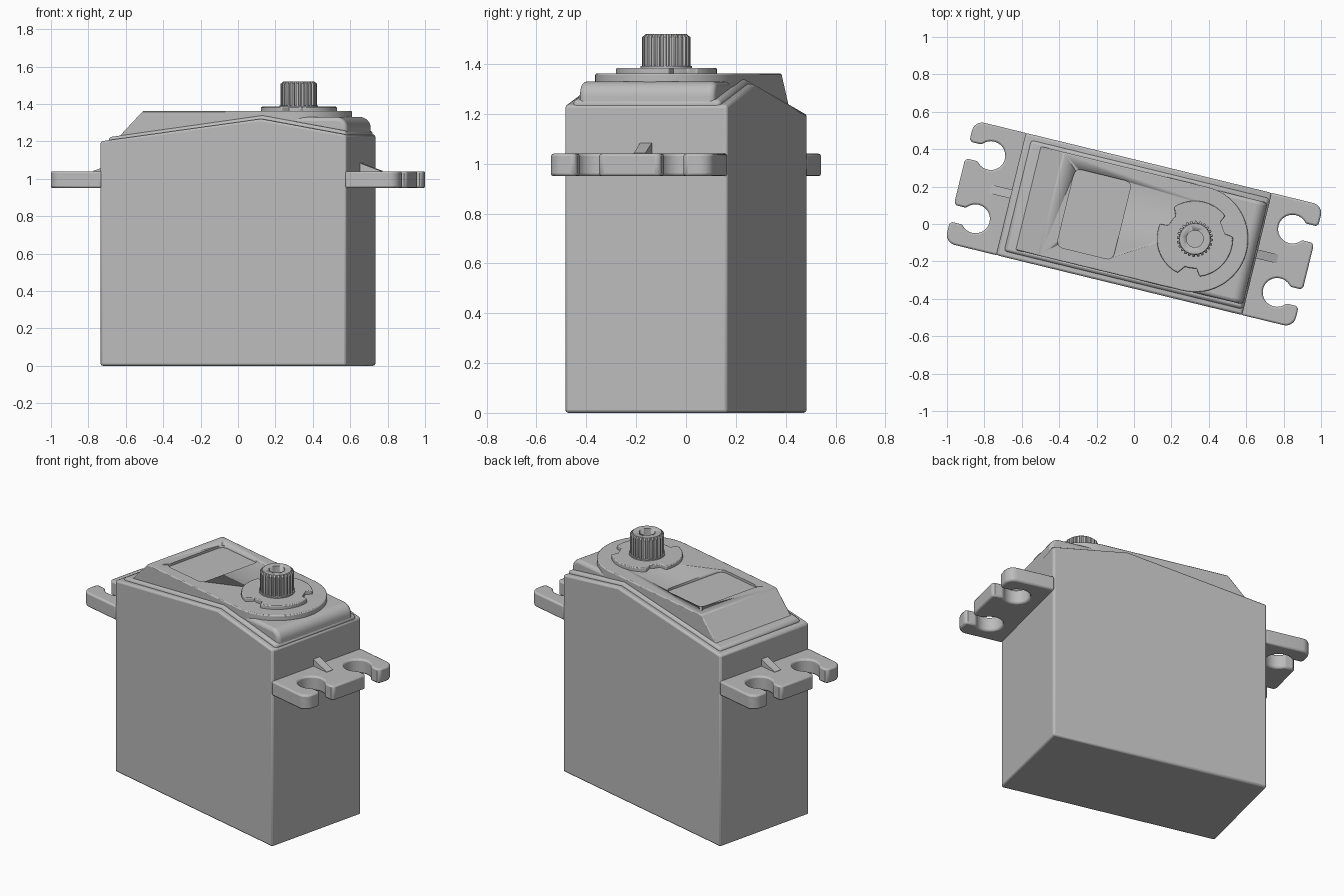
import bpy, bmesh
from math import sin, cos, pi, radians, asin
from mathutils import Vector

TURN = radians(-13.7)
SHAFT_U = 0.335

old = bpy.data.objects.get("Cube")
if old:
    bpy.data.objects.remove(old, do_unlink=True)

grey = bpy.data.materials.new("plastic grey")
grey.use_nodes = True
grey.diffuse_color = (0.5, 0.5, 0.5, 1)
grey.node_tree.nodes["Principled BSDF"].inputs["Base Color"].default_value = (0.5, 0.5, 0.5, 1)


def arc(cx, cy, r, a0, a1, n):
    """Points on an arc, angles in degrees."""
    angles = [radians(a0 + (a1 - a0) * i / n) for i in range(n + 1)]
    return [(cx + r * cos(a), cy + r * sin(a)) for a in angles]


def prism(name, outline, lo, hi, upright=False, bevel=0.0, segments=2, edit=None):
    """Extrude an outline in plan (along z), or upright in side profile (along y)."""
    bm = bmesh.new()
    start = Vector((0, lo, 0)) if upright else Vector((0, 0, lo))
    step = Vector((0, hi - lo, 0)) if upright else Vector((0, 0, hi - lo))
    verts = [bm.verts.new(Vector((a, 0, b) if upright else (a, b, 0)) + start) for a, b in outline]
    face = bm.faces.new(verts)
    ext = bmesh.ops.extrude_face_region(bm, geom=[face])
    bmesh.ops.translate(bm, vec=step, verts=[g for g in ext["geom"] if isinstance(g, bmesh.types.BMVert)])
    if edit:
        edit(bm)
    bmesh.ops.recalc_face_normals(bm, faces=bm.faces)
    mesh = bpy.data.meshes.new(name)
    bm.to_mesh(mesh)
    bm.free()
    mesh.materials.append(grey)
    obj = bpy.data.objects.new(name, mesh)
    bpy.context.collection.objects.link(obj)
    obj.rotation_euler.z = TURN
    if bevel:
        mod = obj.modifiers.new("edge rounding", "BEVEL")
        mod.width = bevel
        mod.segments = segments
        mod.limit_method = "ANGLE"
        mod.angle_limit = radians(40)
    bpy.ops.object.select_all(action="DESELECT")
    obj.select_set(True)
    bpy.context.view_layer.objects.active = obj
    bpy.ops.object.shade_smooth_by_angle(angle=radians(35))
    return obj


def cut(target, cutter):
    mod = target.modifiers.new("cut", "BOOLEAN")
    mod.operation = "DIFFERENCE"
    mod.solver = "EXACT"
    mod.object = cutter
    cutter.hide_render = True
    cutter.hide_viewport = True
    cutter.display_type = "WIRE"


# Case with a peaked top, and the narrower ledge on it
case = [(-0.677, 0), (0.677, 0), (0.677, 1.235), (0.205, 1.32), (-0.677, 1.2)]
prism("case", case, -0.336, 0.336, upright=True, bevel=0.012)
ledge = [(-0.64, 1.1), (0.67, 1.1), (0.67, 1.255), (0.205, 1.338), (-0.64, 1.222)]
prism("top_ledge", ledge, -0.305, 0.305, upright=True, bevel=0.014)

# Rounded cap over the gear end
cap = [(0.1, 1.1), (0.667, 1.1)] + arc(0.607, 1.27, 0.06, 0, 90, 8) + [(0.1, 1.33)]
prism("gear_end_cap", cap, -0.28, 0.28, upright=True, bevel=0.02, segments=3)


# Raised deck: round about the shaft, sloping at the other end
def slope_end(bm):
    for v in bm.verts:
        if v.co.x < -0.5 and v.co.z > 1.3:
            v.co.x = -0.455


deck_plan = [(-0.61, -0.285)] + arc(SHAFT_U, 0, 0.285, -90, 90, 40) + [(-0.61, 0.285)]
deck = prism("raised_deck", deck_plan, 1.2, 1.362, bevel=0.006, edit=slope_end)

# Shallow label recess
label = []
for cx, cy, a in ((-0.10, 0.18, 0), (-0.34, 0.18, 90), (-0.34, -0.18, 180), (-0.10, -0.18, 270)):
    label += arc(cx, cy, 0.035, a, a + 90, 5)
cut(deck, prism("label_recess_cutter", label, 1.347, 1.42))

# Notched collar around the shaft
collar = []
for a in (140, 20, -100):
    turn = a + 13.7
    collar += arc(SHAFT_U, 0, 0.158, turn - 13, turn + 13, 5)
    collar += arc(SHAFT_U, 0, 0.203, turn + 17, turn + 103, 18)
prism("shaft_collar", collar, 1.35, 1.385, bevel=0.005)
prism("shaft_base", arc(SHAFT_U, 0, 0.103, 0, 352.5, 47), 1.38, 1.392)


# Splined output shaft with a screw hole
TEETH = 24
spline = []
for i in range(TEETH):
    for part, r in ((0, 0.086), (0.3, 0.086), (0.45, 0.097), (0.85, 0.097)):
        a = 2 * pi * (i + part) / TEETH
        spline.append((SHAFT_U + r * cos(a), r * sin(a)))


def taper_top(bm):
    """Add a chamfer ring at the top of the spline."""
    top = max(bm.faces, key=lambda f: f.calc_center_median().z)
    ext = bmesh.ops.extrude_face_region(bm, geom=[top])
    bm.faces.remove(top)
    for v in ext["geom"]:
        if isinstance(v, bmesh.types.BMVert):
            v.co.z += 0.012
            flat = Vector((v.co.x - SHAFT_U, v.co.y)).normalized() * 0.082
            v.co.x, v.co.y = SHAFT_U + flat.x, flat.y


shaft = prism("output_shaft", spline, 1.36, 1.508, edit=taper_top)
hole = arc(SHAFT_U, 0, 0.045, 0, 348.75, 31)
cut(shaft, prism("screw_hole_cutter", hole, 1.42, 1.6))

# Mounting ears with open screw holes, and a gusset on each
HOLE_U, HOLE_V, HOLE_R, SLOT, END = 0.83, 0.174, 0.077, 0.046, 0.96
mouth = 360 - math_deg if (math_deg := asin(SLOT / HOLE_R) * 180 / pi) is None else asin(SLOT / HOLE_R) * 180 / pi
half = [(END, HOLE_V - SLOT - 0.012), (END - 0.015, HOLE_V - SLOT)]
half += arc(HOLE_U, HOLE_V, HOLE_R, -mouth, mouth - 360, 28)
half += [(END - 0.015, HOLE_V + SLOT), (END, HOLE_V + SLOT + 0.012)]
half += arc(END - 0.055, 0.336 - 0.055, 0.055, 0, 90, 6) + [(0.67, 0.336)]
ear = half + [(u, -v) for u, v in reversed(half)]
gusset = [(0.66, 1.03), (0.79, 1.03), (0.79, 1.042), (0.66, 1.09)]
for side, s in (("left", 1), ("right", -1)):
    prism(side + "_mounting_ear", [(s * u, v) for u, v in ear], 0.95, 1.04, bevel=0.01)
    prism(side + "_gusset", [(s * u, z) for u, z in gusset], -0.024, 0.024, upright=True)
